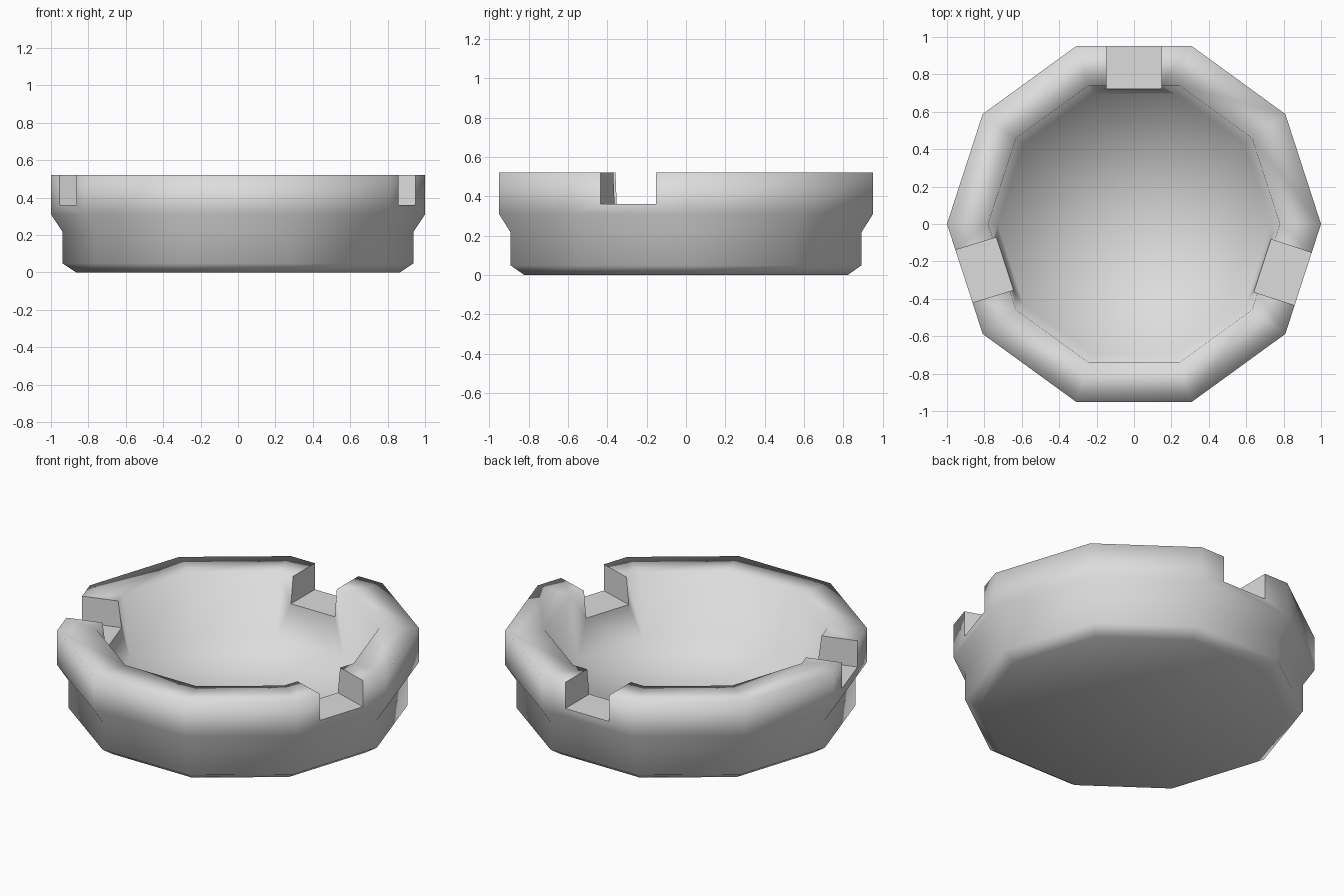
import bpy
import bmesh
from math import cos, sin, radians, tau
from mathutils import Matrix

SIDES = 10

default = bpy.data.objects.get("Cube")
if default:
    bpy.data.objects.remove(default, do_unlink=True)

grey = bpy.data.materials.new("pale_grey")
grey.use_nodes = True
colour = (0.72, 0.72, 0.72, 1)
grey.diffuse_color = colour
grey.node_tree.nodes["Principled BSDF"].inputs["Base Color"].default_value = colour


def make_object(name, bm, smooth):
    bmesh.ops.recalc_face_normals(bm, faces=bm.faces)
    for face in bm.faces:
        face.smooth = smooth
    mesh = bpy.data.meshes.new(name)
    bm.to_mesh(mesh)
    bm.free()
    mesh.materials.append(grey)
    obj = bpy.data.objects.new(name, mesh)
    bpy.context.collection.objects.link(obj)
    return obj


# Ten-sided dish: (radius, height) from the base, over the rim, to the inner floor
profile = [(0.865, 0), (0.937, 0.048), (0.937, 0.215), (1, 0.31),
           (1, 0.52), (0.78, 0.52), (0.73, 0.145)]
bm = bmesh.new()
rings = [[bm.verts.new((r * cos(tau * i / SIDES), r * sin(tau * i / SIDES), z))
          for i in range(SIDES)] for r, z in profile]
for low, high in zip(rings, rings[1:]):
    for i in range(SIDES):
        j = (i + 1) % SIDES
        bm.faces.new((low[i], low[j], high[j], high[i]))
# Underside and inner floor as very slightly dished triangle fans
for ring, dip in ((rings[0], 0.003), (rings[-1], -0.005)):
    centre = bm.verts.new((0, 0, ring[0].co.z + dip))
    for i in range(SIDES):
        bm.faces.new((ring[i], ring[(i + 1) % SIDES], centre))
dish = make_object("ashtray_dish", bm, True)

# Three square rests cut through the rim
for angle in (90, 197.1, 342):
    bm = bmesh.new()
    bmesh.ops.create_cube(bm, size=1)
    place = (Matrix.Rotation(radians(angle), 4, 'Z')
             @ Matrix.Translation((0.85, 0, 0.56))
             @ Matrix.Diagonal((0.5, 0.295, 0.4, 1)))
    bmesh.ops.transform(bm, matrix=place, verts=bm.verts)
    cutter = make_object("rest_cutter", bm, False)
    cutter.hide_render = True
    cut = dish.modifiers.new("rest_notch", 'BOOLEAN')
    cut.operation = 'DIFFERENCE'
    cut.solver = 'EXACT'
    cut.object = cutter
    bpy.context.view_layer.objects.active = dish
    bpy.ops.object.modifier_apply(modifier=cut.name)
    bpy.data.objects.remove(cutter, do_unlink=True)
